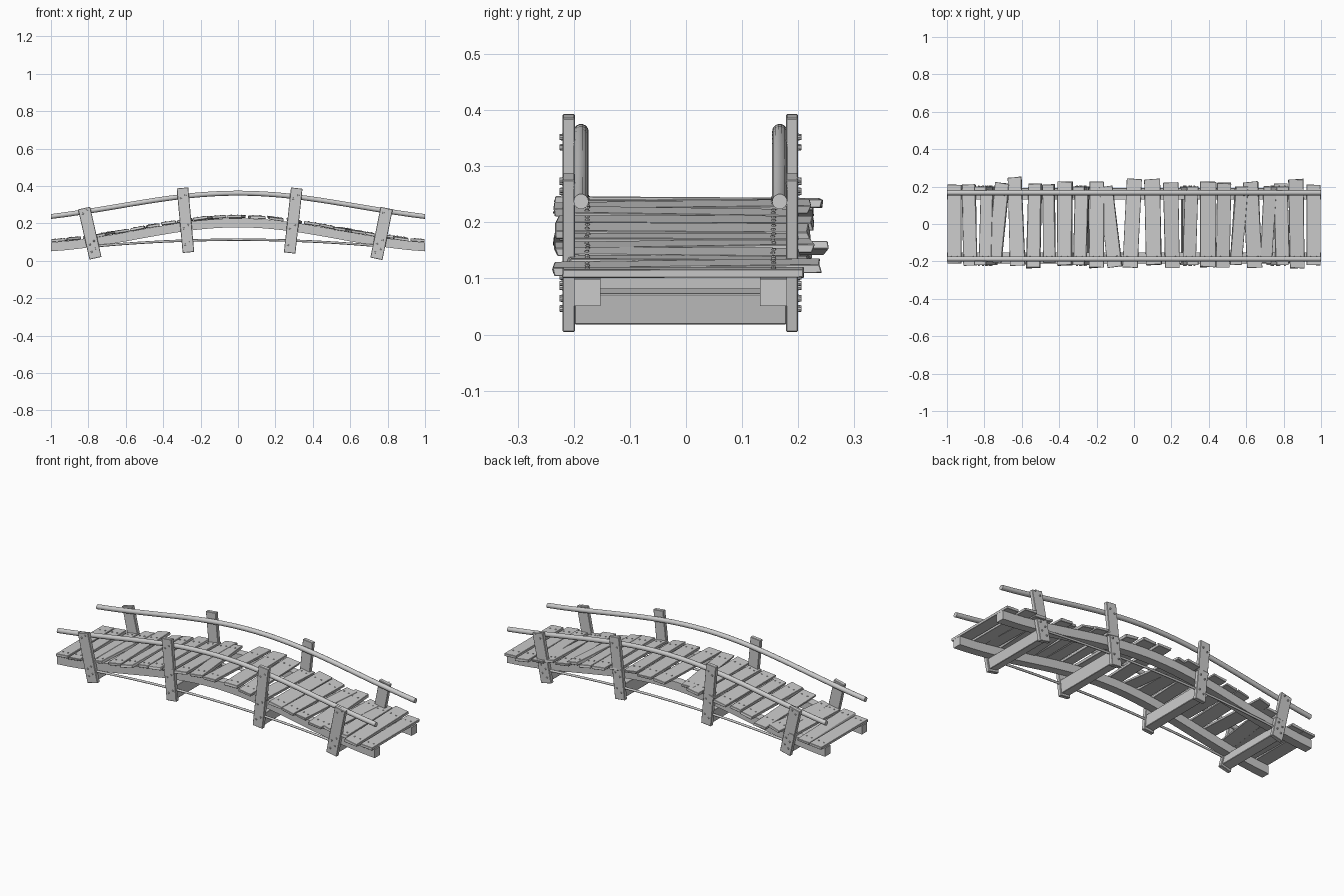
import bpy, bmesh, math, random
from mathutils import Matrix, Vector

if "Cube" in bpy.data.objects:
    bpy.data.objects.remove(bpy.data.objects["Cube"])

random.seed(4)
YC = -0.01                                    # centre line of the frame


def arch(x, mix=0.75):
    """0 at the ends of the bridge, 1 at the crown."""
    return mix * math.cos(math.pi * x / 2) ** 2 + (1 - mix) * (1 - x * x)


def beam_z(x):
    return 0.075 + 0.128 * arch(x)


def rail_z(x):
    return 0.237 + 0.125 * arch(x, 0.5)


def rod_z(x):
    return 0.113 - 0.06 * x * x


def finish(name, bm, smooth=False):
    bmesh.ops.recalc_face_normals(bm, faces=bm.faces)
    me = bpy.data.meshes.new(name)
    bm.to_mesh(me)
    bm.free()
    ob = bpy.data.objects.new(name, me)
    bpy.context.collection.objects.link(ob)
    if smooth:
        bpy.context.view_layer.objects.active = ob
        ob.select_set(True)
        bpy.ops.object.shade_smooth_by_angle(angle=math.radians(50))
        ob.select_set(False)
    return ob


def sweep(name, zf, x0, x1, y, section, n=28, smooth=False):
    """Sweep a (side, up) section along the curve z = zf(x)."""
    bm = bmesh.new()
    rings = []
    for i in range(n + 1):
        x = x0 + (x1 - x0) * i / n
        s = (zf(x + 0.001) - zf(x - 0.001)) / 0.002
        if i in (0, n):
            s = 0                             # plumb-cut ends
        c = math.hypot(1, s)
        rings.append([bm.verts.new((x - s / c * v, y + u, zf(x) + v / c)) for u, v in section])
    m = len(section)
    for a, b in zip(rings, rings[1:]):
        for j in range(m):
            bm.faces.new((a[j], a[(j + 1) % m], b[(j + 1) % m], b[j]))
    bm.faces.new(rings[0])
    bm.faces.new(rings[-1])
    return finish(name, bm, smooth)


def box(name, size, matrix, bevel=0.002, jitter=0.0, cuts=0):
    bm = bmesh.new()
    bmesh.ops.create_cube(bm, size=1, matrix=Matrix.Diagonal((*size, 1)))
    for v in bm.verts:
        v.co.x += random.uniform(-jitter, jitter)
        v.co.y += random.uniform(-jitter, jitter)
    bmesh.ops.bevel(bm, geom=bm.edges[:], offset=bevel, segments=1, affect='EDGES')
    bmesh.ops.transform(bm, matrix=matrix, verts=bm.verts)
    return finish(name, bm)


def stud(bm, matrix, r, h):
    bmesh.ops.create_cone(bm, cap_ends=True, segments=8, radius1=r, radius2=r * 0.75,
                          depth=h, matrix=matrix)


def circle(r, n):
    return [(r * math.cos(2 * math.pi * k / n), r * math.sin(2 * math.pi * k / n)) for k in range(n)]


# arched beams, handrails and lower tie rods, one of each per side
square = [(-0.024, -0.024), (0.024, -0.024), (0.024, 0.024), (-0.024, 0.024)]
for side, s in (("front", -1), ("back", 1)):
    sweep(side + "_beam", beam_z, -1, 1, YC + s * 0.166, square)
    sweep(side + "_handrail", rail_z, -1, 1, YC + s * 0.177, circle(0.0135, 14), smooth=True)
    sweep(side + "_tie_rod", rod_z, -0.79, 0.78, YC + s * 0.195, circle(0.0065, 8), 20, True)

# leaning posts: bottom x, z then top x, z, width, cross beam height
posts = [(-0.762, 0.014, -0.823, 0.282, 0.066, 0.056),
         (-0.265, 0.045, -0.297, 0.390, 0.062, 0.072),
         (0.276, 0.042, 0.314, 0.389, 0.062, 0.072),
         (0.740, 0.011, 0.795, 0.282, 0.066, 0.056)]
bolts = bmesh.new()
for i, (bx, bz, tx, tz, w, ch) in enumerate(posts, 1):
    axis = Vector((tx - bx, 0, tz - bz))
    lean = Matrix.Rotation(math.atan2(axis.x, axis.z), 4, 'Y')
    unit = axis.normalized()
    for side, s in (("front", -1), ("back", 1)):
        y = YC + s * 0.199
        mid = Vector(((bx + tx) / 2, y, (bz + tz) / 2))
        box(f"{side}_post_{i}", (w, 0.022, axis.length), Matrix.Translation(mid) @ lean)
        # bolt heads at the rail, the beam and the cross beam
        heights = (rail_z(tx), beam_z((bx + tx) / 2), bz + 0.015 + ch / 2)
        for k, z in enumerate(heights):
            for d in (-0.013, 0.013):
                p = Vector((bx, y + s * 0.0125, bz)) + unit * ((z - bz + d * 0.7) / unit.z)
                p.x += d
                stud(bolts, Matrix.Translation(p) @ Matrix.Rotation(s * -math.pi / 2, 4, 'X'),
                     0.0055, 0.008)
    # cross beam joining the pair of posts under the deck
    c = Vector((bx, YC, bz)) + unit * (0.012 + ch / 2)
    box(f"cross_beam_{i}", (0.052, 0.378, ch), Matrix.Translation(c) @ lean)
finish("post_bolts", bolts)

# deck planks: x, front y, back y, width, yaw
planks = [(-0.96, -0.21, 0.21, 0.075, 0.0), (-0.88, -0.22, 0.21, 0.072, 0.02),
          (-0.79, -0.20, 0.20, 0.066, -0.02), (-0.725, -0.21, 0.22, 0.075, -0.10),
          (-0.63, -0.22, 0.25, 0.078, 0.04), (-0.535, -0.235, 0.215, 0.075, -0.02),
          (-0.455, -0.21, 0.21, 0.066, 0.02), (-0.37, -0.22, 0.225, 0.078, 0.0),
          (-0.285, -0.22, 0.20, 0.070, -0.03), (-0.20, -0.235, 0.225, 0.075, 0.0),
          (-0.125, -0.23, 0.20, 0.075, 0.11), (-0.01, -0.235, 0.24, 0.076, -0.05),
          (0.10, -0.22, 0.24, 0.084, 0.02), (0.20, -0.235, 0.22, 0.078, 0.02),
          (0.30, -0.21, 0.20, 0.072, -0.03), (0.395, -0.23, 0.225, 0.084, 0.0),
          (0.48, -0.235, 0.22, 0.076, -0.02), (0.56, -0.22, 0.20, 0.068, -0.07),
          (0.635, -0.235, 0.225, 0.078, 0.05), (0.715, -0.21, 0.20, 0.066, -0.06),
          (0.79, -0.21, 0.215, 0.075, 0.02), (0.87, -0.235, 0.24, 0.080, 0.02),
          (0.96, -0.22, 0.21, 0.075, 0.0)]
nails = bmesh.new()
for i, (x, y0, y1, w, yaw) in enumerate(planks, 1):
    slope = (beam_z(x + 0.01) - beam_z(x - 0.01)) / 0.02
    pitch = -math.atan(slope) + random.uniform(-0.05, 0.05)
    m = (Matrix.Translation((x, (y0 + y1) / 2, beam_z(x) + 0.033))
         @ Matrix.Rotation(pitch, 4, 'Y') @ Matrix.Rotation(yaw, 4, 'Z')
         @ Matrix.Rotation(random.uniform(-0.012, 0.012), 4, 'X'))
    box(f"deck_plank_{i}", (w, y1 - y0, 0.015), m, 0.0015, 0.004 if abs(x) < 0.9 else 0.001)
    # nail heads over each beam
    for s in (-1, 1):
        for d in (-0.22, 0.22):
            local = Vector((d * w, YC + s * 0.166 - (y0 + y1) / 2, 0.0085))
            stud(nails, m @ Matrix.Translation(local), 0.0045, 0.004)
finish("deck_nails", nails)
